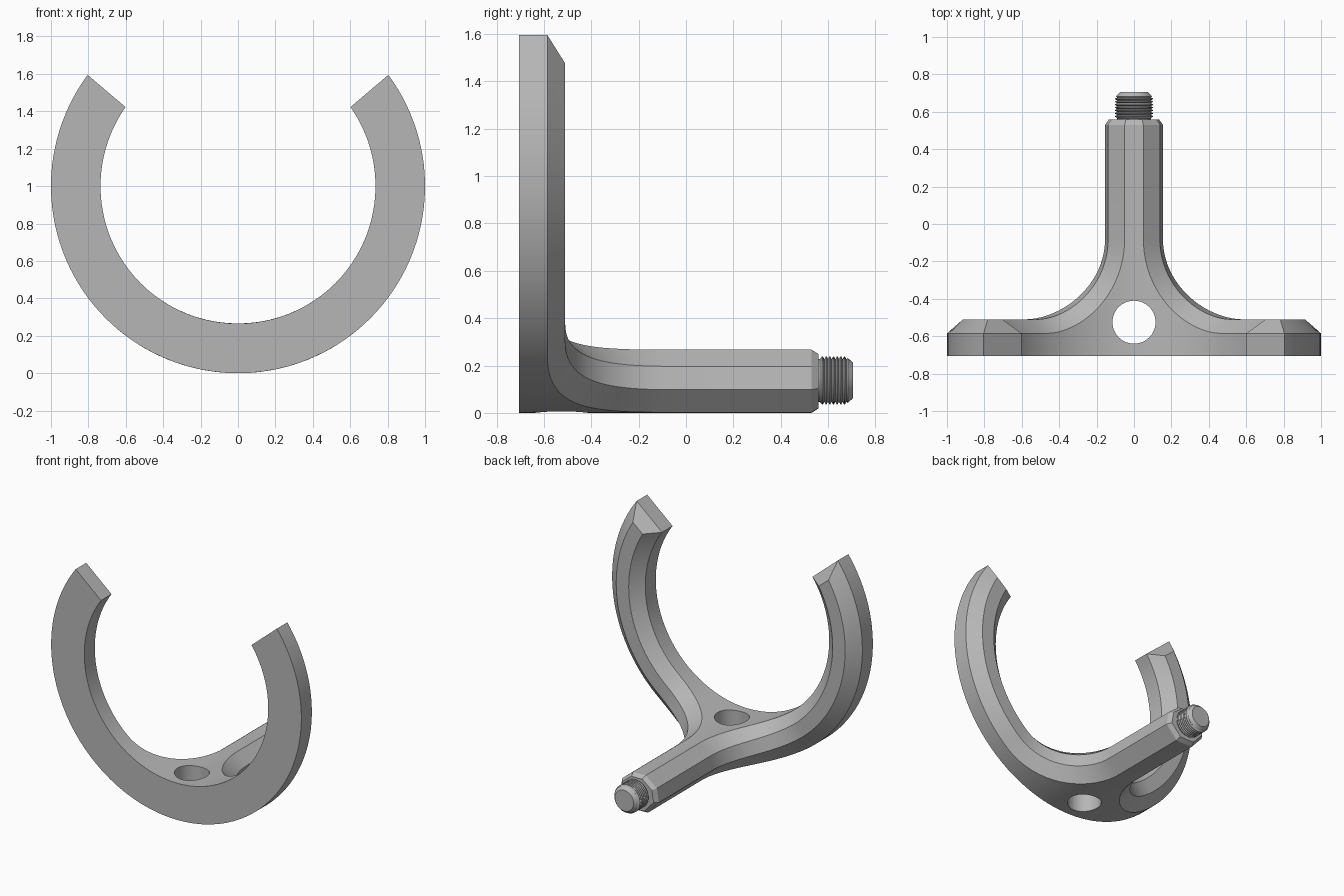
import bpy, bmesh
from math import sin, cos, asin, pi, radians
from mathutils import Vector

cube = bpy.data.objects.get("Cube")
if cube:
    bpy.data.objects.remove(cube, do_unlink=True)

# One plain material for the whole bracket
steel = bpy.data.materials.new("plain_grey")
steel.use_nodes = True
GREY = (0.47, 0.47, 0.47, 1)
steel.diffuse_color = GREY
steel.node_tree.nodes["Principled BSDF"].inputs["Base Color"].default_value = GREY

R_IN, R_IN_C, R_OUT_C, R_OUT = 0.735, 0.815, 0.915, 1.0
FRONT, BACK, CHAMFER = -0.705, -0.51, 0.075
HANDLE_PHI, TOP_PHI = 0.17, 0.068
ROWS = 6


def polar(r, phi, y):
    """Point on a cylinder around the ring axis, phi measured from the bottom."""
    return Vector((r * sin(phi), y, 1 - r * cos(phi)))


def section(spine, q, p, spine_out=None, q_out=None, p_out=None):
    """Chamfered half section: inner skin, back edge, outer skin; each is (phi, y)."""
    spine_out, q_out, p_out = spine_out or spine, q_out or q, p_out or p

    def skin(r, a, b):
        return [polar(r, a[0] + (b[0] - a[0]) * i / ROWS, a[1] + (b[1] - a[1]) * i / ROWS)
                for i in range(ROWS + 1)]
    return (skin(R_IN, spine, q) + [polar(R_IN_C, *p), polar(R_OUT_C, *p_out)]
            + skin(R_OUT, spine_out, q_out)[::-1])


def new_object(name, bm):
    bmesh.ops.recalc_face_normals(bm, faces=bm.faces[:])
    mesh = bpy.data.meshes.new(name)
    bm.to_mesh(mesh)
    bm.free()
    mesh.materials.append(steel)
    obj = bpy.data.objects.new(name, mesh)
    bpy.context.collection.objects.link(obj)
    return obj


def smooth(obj, angle):
    bpy.ops.object.select_all(action='DESELECT')
    obj.select_set(True)
    bpy.context.view_layer.objects.active = obj
    bpy.ops.object.shade_smooth_by_angle(angle=radians(angle))


# Handle stations, starting with the chamfered tip
stations, on_front = [], []
centre = Vector((0, 0, 0.137))
tip = section((0, 0), (TOP_PHI, 0), (HANDLE_PHI, 0))
stations.append([centre + (v - centre) * 0.86 + Vector((0, 0.56, 0)) for v in tip])
on_front.append(False)
for y in (0.53, 0.2):
    stations.append(section((0, y), (TOP_PHI, y), (HANDLE_PHI, y)))
    on_front.append(False)

# Fillet stations: the edge turns from the handle into the ring arm
FX, FY, FR, STEPS = 0.585, -0.08, 0.43, 20
phi_join = asin(FX / R_OUT_C)
for i in range(STEPS + 1):
    t = i / STEPS
    a = t * pi / 2
    blend = HANDLE_PHI + (phi_join - HANDLE_PHI) * (1 - cos(a))
    p = (blend, FY - FR * sin(a))
    q = (TOP_PHI + (phi_join - TOP_PHI) * (1 - cos(a)), FY - (FR + CHAMFER) * sin(a))
    if t <= 0.5:
        spine = (0, FY + (FRONT - FY) * t * 2)
    else:
        spine = (phi_join * (t * 2 - 1), FRONT)
    stations.append(section(spine, q, p))
    on_front.append(t >= 0.5)

# Ring arm stations, up to the slanted and chamfered end
ENDS = [radians(d) for d in (125.1, 120.3, 121.3, 126.5)]
for i in range(1, 33):
    f_in, c_in, c_out, f_out = [phi_join + (e - phi_join) * i / 32 for e in ENDS]
    edge = BACK - CHAMFER
    stations.append(section((f_in, FRONT), (f_in, edge), (c_in, BACK),
                            (f_out, FRONT), (f_out, edge), (c_out, BACK)))
    on_front.append(True)

# Skin both halves of the bracket
bm = bmesh.new()
for side in (1, -1):
    rings = [[bm.verts.new((v.x * side, v.y, v.z)) for v in s] for s in stations]
    for k in range(len(rings) - 1):
        a, b = rings[k], rings[k + 1]
        for j in range(len(a) - 1):
            bm.faces.new((a[j], a[j + 1], b[j + 1], b[j]))
        if on_front[k] and on_front[k + 1]:
            bm.faces.new((a[-1], a[0], b[0], b[-1]))
    bm.faces.new(rings[0])
    end = rings[-1]
    bm.faces.new(end[:ROWS + 1] + end[ROWS + 3:])
    bm.faces.new(end[ROWS:ROWS + 4])
bmesh.ops.remove_doubles(bm, verts=bm.verts[:], dist=0.0001)
bracket = new_object("ring_and_handle", bm)

# Vertical through hole where the handle meets the ring
bm = bmesh.new()
bmesh.ops.create_cone(bm, cap_ends=True, segments=48, radius1=0.115, radius2=0.115, depth=1)
bmesh.ops.translate(bm, verts=bm.verts[:], vec=(0, -0.525, 0.137))
cutter = new_object("hole_cutter", bm)
cutter.hide_render = True
cut = bracket.modifiers.new("hole", 'BOOLEAN')
cut.operation, cut.solver, cut.object = 'DIFFERENCE', 'EXACT', cutter
bpy.context.view_layer.objects.active = bracket
bpy.ops.object.modifier_apply(modifier=cut.name)
bpy.data.objects.remove(cutter, do_unlink=True)
smooth(bracket, 25)

# Threaded stud, turned around the handle axis
profile = [(0, 0.54), (0.09, 0.54), (0.09, 0.565)]
TURNS, PITCH = 7, 0.0155
for i in range(TURNS):
    y = 0.57 + i * PITCH
    profile += [(0.102, y + PITCH * 0.3), (0.102, y + PITCH * 0.5), (0.09, y + PITCH * 0.9)]
profile += [(0.095, 0.683), (0.075, 0.705), (0, 0.705)]
bm = bmesh.new()
verts = [bm.verts.new((r, y, 0)) for r, y in profile]
edges = [bm.edges.new(pair) for pair in zip(verts, verts[1:])]
bmesh.ops.spin(bm, geom=verts + edges, cent=(0, 0, 0), axis=(0, 1, 0),
               angle=2 * pi, steps=40, use_merge=True)
bmesh.ops.remove_doubles(bm, verts=bm.verts[:], dist=0.0001)
bmesh.ops.translate(bm, verts=bm.verts[:], vec=(0, 0, centre.z))
smooth(new_object("threaded_stud", bm), 25)
